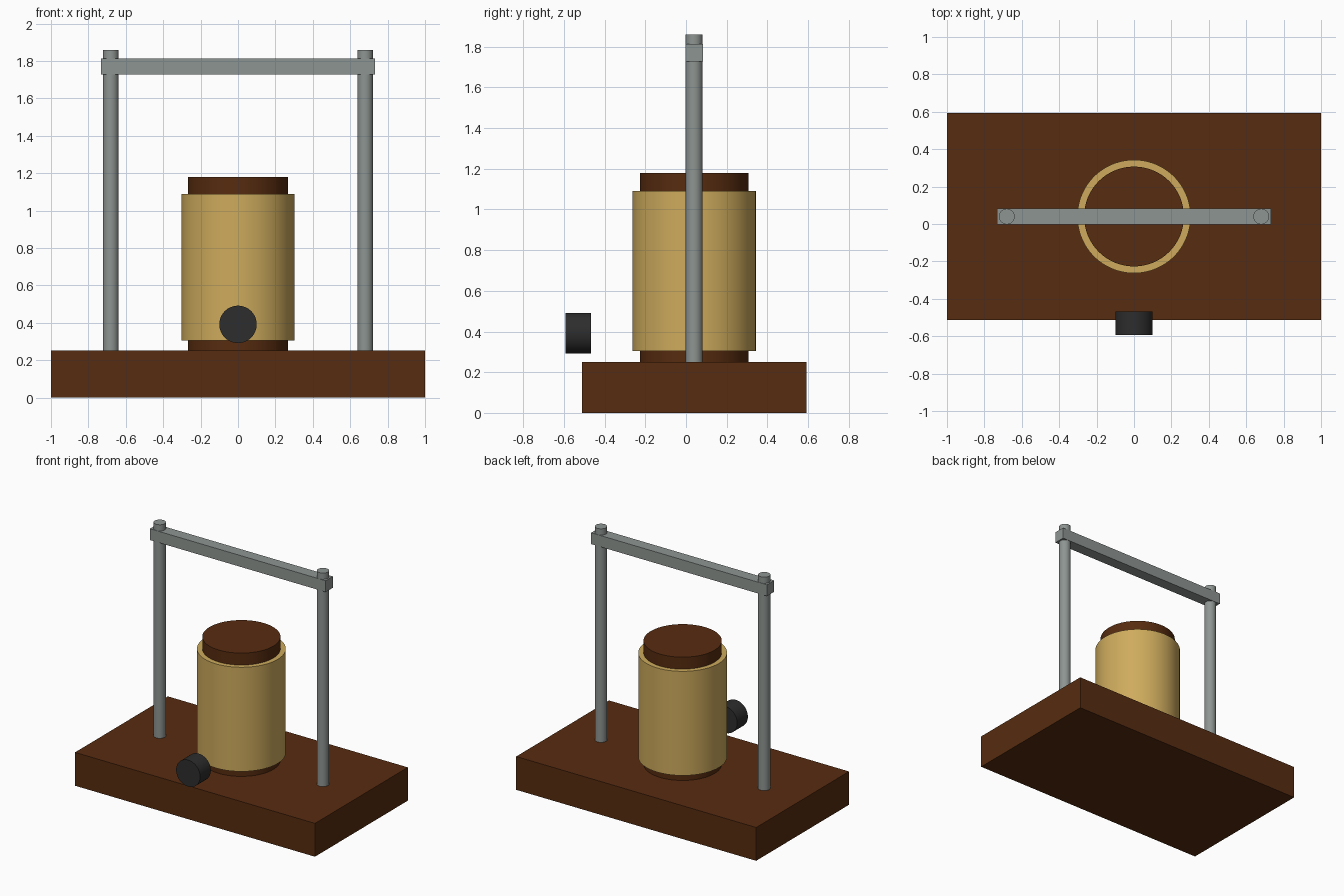
import bpy
import math

if "Cube" in bpy.data.objects:
    bpy.data.objects.remove(bpy.data.objects["Cube"])

YC = 0.04  # depth centre of the main assembly


def material(name, rgb):
    m = bpy.data.materials.new(name)
    m.diffuse_color = (*rgb, 1.0)
    m.use_nodes = True
    m.node_tree.nodes["Principled BSDF"].inputs["Base Color"].default_value = m.diffuse_color
    return m


wood = material("dark_wood", (0.095, 0.025, 0.005))
brass = material("pale_brass", (0.62, 0.41, 0.11))
steel = material("grey_steel", (0.27, 0.30, 0.285))
black = material("black_plastic", (0.026, 0.026, 0.026))


def box(name, lo, hi, mat):
    bpy.ops.mesh.primitive_cube_add(size=1, location=[(a + b) / 2 for a, b in zip(lo, hi)])
    o = bpy.context.object
    o.name = name
    o.scale = [b - a for a, b in zip(lo, hi)]
    bpy.ops.object.transform_apply(location=False, rotation=False, scale=True)
    o.data.materials.append(mat)
    return o


def cylinder(name, centre, radius, length, mat, sides=64, rot=(0, 0, 0)):
    bpy.ops.mesh.primitive_cylinder_add(vertices=sides, radius=radius, depth=length,
                                        location=centre, rotation=rot)
    o = bpy.context.object
    o.name = name
    o.data.materials.append(mat)
    bpy.ops.object.shade_smooth_by_angle(angle=math.radians(35))
    return o


def upright(name, x, radius, z0, z1, mat, sides=64):
    return cylinder(name, (x, YC, (z0 + z1) / 2), radius, z1 - z0, mat, sides)


# Wooden base slab
box("base", (-1, -0.512, 0), (1, 0.593, 0.251), wood)

# Wooden core with the wound sleeve around it
upright("core", 0, 0.267, 0.251, 1.18, wood)
upright("coil_sleeve", 0, 0.303, 0.305, 1.09, brass, 96)

# Support posts and the crossbar they pass through
for side, x in (("left", -0.68), ("right", 0.68)):
    upright(side + "_post", x, 0.042, 0.251, 1.86, steel, 32)
box("crossbar", (-0.733, YC - 0.043, 1.728), (0.733, YC + 0.043, 1.813), steel)

# Control knob facing the front
cylinder("front_knob", (0, -0.53, 0.392), 0.1, 0.127, black, 48, (math.radians(90), 0, 0))
